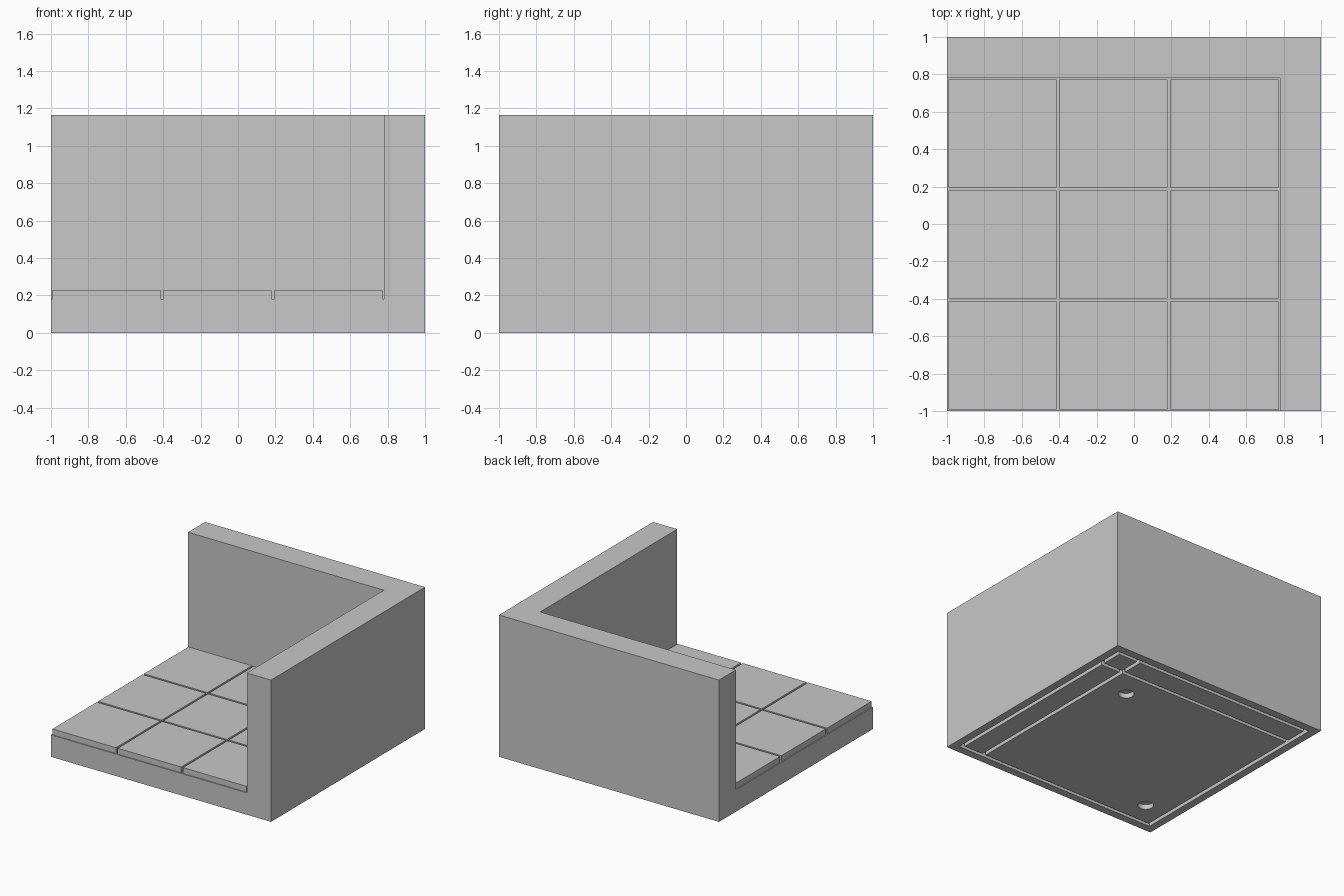
import bpy
import bmesh
from mathutils import Matrix, Vector

old = bpy.data.objects.get("Cube")
if old:
    bpy.data.objects.remove(old, do_unlink=True)

# One plain grey for everything
grey = bpy.data.materials.new("stone_grey")
grey.use_nodes = True
colour = (0.58, 0.58, 0.58, 1)
grey.diffuse_color = colour
grey.node_tree.nodes["Principled BSDF"].inputs["Base Color"].default_value = colour

HEIGHT = 1.165       # top of the walls
WALL = 0.78          # inner face of both walls
SLAB = 0.18          # floor slab under the tiles
TILE_TOP = 0.228
RIM = 0.935          # outer edge of the underside grooves
GROOVE = 0.03        # groove width
DEPTH = 0.04         # depth of grooves and sockets


def make_object(name, bm):
    mesh = bpy.data.meshes.new(name)
    bm.to_mesh(mesh)
    bm.free()
    mesh.materials.append(grey)
    obj = bpy.data.objects.new(name, mesh)
    bpy.context.collection.objects.link(obj)
    return obj


def box(name, low, high):
    low, high = Vector(low), Vector(high)
    bm = bmesh.new()
    place = Matrix.Translation((low + high) / 2) @ Matrix.Diagonal((*(high - low), 1))
    bmesh.ops.create_cube(bm, size=1, matrix=place)
    return make_object(name, bm)


def cylinder(name, x, y, radius, low, high):
    bm = bmesh.new()
    bmesh.ops.create_cone(bm, cap_ends=True, segments=32, radius1=radius, radius2=radius,
                          depth=high - low, matrix=Matrix.Translation((x, y, (low + high) / 2)))
    return make_object(name, bm)


def carve(target, cutters):
    """Subtract the cutters, bake the result and discard the helpers."""
    for cutter in cutters:
        cutter.hide_render = True
        mod = target.modifiers.new("carve", "BOOLEAN")
        mod.operation = "DIFFERENCE"
        mod.solver = "EXACT"
        mod.object = cutter
    bpy.context.view_layer.update()
    graph = bpy.context.evaluated_depsgraph_get()
    baked = bpy.data.meshes.new_from_object(target.evaluated_get(graph))
    target.modifiers.clear()
    target.data = baked
    for cutter in cutters:
        bpy.data.objects.remove(cutter, do_unlink=True)


# Corner body: solid block with the room space removed
body = box("corner_walls_and_slab", (-1, -1, 0), (1, 1, HEIGHT))
cutters = [box("room_space", (-2, -2, SLAB), (WALL, WALL, 2))]

# Underside grooves: a square outline plus one line beneath each wall
for start in (-RIM, 0.70, RIM - GROOVE):
    end = start + GROOVE
    cutters.append(box("groove", (start, -RIM, -0.1), (end, RIM, DEPTH)))
    cutters.append(box("groove", (-RIM, start, -0.1), (RIM, end, DEPTH)))

# Two round sockets on the diagonal of the underside
for p in (-0.71, 0.48):
    cutters.append(cylinder("socket", p, p, 0.06, -0.1, DEPTH))
carve(body, cutters)

# Floor tiles in a three by three grid
pitch = (WALL + 1) / 3
gap = 0.008
for row in range(3):
    for col in range(3):
        x, y = -1 + col * pitch, -1 + row * pitch
        box(f"floor_tile_{row + 1}_{col + 1}", (x + gap, y + gap, SLAB),
            (x + pitch - gap, y + pitch - gap, TILE_TOP))
